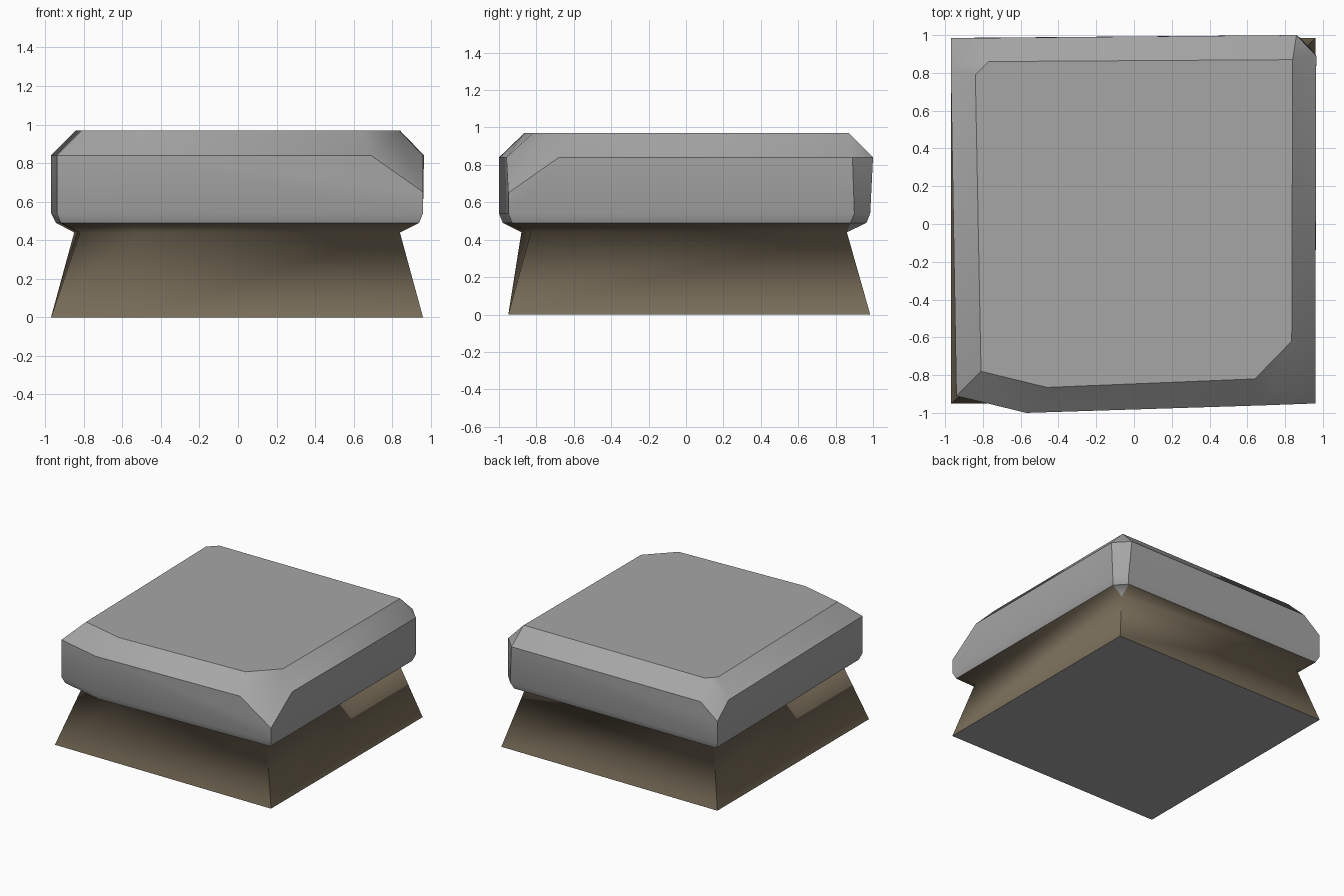
import bpy, bmesh, math

cube = bpy.data.objects.get("Cube")
if cube:
    bpy.data.objects.remove(cube, do_unlink=True)


def material(name, rgb):
    mat = bpy.data.materials.new(name)
    mat.use_nodes = True
    color = (*rgb, 1)
    mat.diffuse_color = color
    mat.node_tree.nodes["Principled BSDF"].inputs["Base Color"].default_value = color
    return mat


stone = material("stone grey", (0.38, 0.38, 0.38))
earth = material("earth brown", (0.20, 0.16, 0.105))


def finish(bm, name, mats):
    bmesh.ops.recalc_face_normals(bm, faces=bm.faces)
    mesh = bpy.data.meshes.new(name)
    bm.to_mesh(mesh)
    bm.free()
    for mat in mats:
        mesh.materials.append(mat)
    obj = bpy.data.objects.new(name, mesh)
    bpy.context.collection.objects.link(obj)
    return obj


# Outline levels of the rock slab, counter-clockwise from the front left-hand corner
top = [(-.81, -.78), (-.46, -.865), (.64, -.82), (.835, -.62),
       (.84, .87), (-.77, .86), (-.84, .79)]
shoulder = [(-.94, -.91), (-.57, -1), (.69, -.96), (.96, -.68),
            (.965, .89), (.86, 1), (-.82, .985), (-.97, .84)]
waist = [(-.94, -.91), (-.57, -1), (.96, -.95), (.96, .9), (.88, .985), (-.97, .985)]
lip = [(-.92, -.89), (-.56, -.98), (.94, -.93), (.94, .88), (.86, .965), (-.945, .965)]

# Slab: convex block with chipped corners
bm = bmesh.new()
for outline, z in ((top, .97), (shoulder, .84), (waist, .54), (lip, .49)):
    for x, y in outline:
        bm.verts.new((x, y, z))
for x, y, z in ((.96, -.95, .65), (-.97, .985, .72)):  # tips of the two big chips
    bm.verts.new((x, y, z))
bmesh.ops.convex_hull(bm, input=bm.verts[:])
bmesh.ops.delete(bm, geom=[v for v in bm.verts if not v.link_faces], context='VERTS')
bmesh.ops.dissolve_limit(bm, angle_limit=math.radians(1.5),
                         verts=bm.verts[:], edges=bm.edges[:])
slab = finish(bm, "rock_slab", [stone])
bpy.ops.object.select_all(action='DESELECT')
slab.select_set(True)
bpy.context.view_layer.objects.active = slab
bpy.ops.object.shade_smooth_by_angle(angle=math.radians(33))

# Base: flared earth pedestal, waisted under the slab
neck = [(-.82, -.83), (-.5, -.88), (.84, -.83), (.84, .86), (.84, .86), (-.85, .86)]
ground = [(-.97, -.95), (-.57, -.95), (.96, -.95), (.96, .985), (.96, .985), (-.97, .985)]
bm = bmesh.new()
rings = [[bm.verts.new((x, y, z)) for x, y in outline]
         for outline, z in ((ground, 0), (neck, .44), (lip, .49))]
for low, high in zip(rings, rings[1:]):
    for i in range(len(low)):
        j = (i + 1) % len(low)
        bm.faces.new((low[i], low[j], high[j], high[i]))
bm.faces.new(rings[0][::-1])
bmesh.ops.remove_doubles(bm, verts=bm.verts[:], dist=.001)
for face in bm.faces:
    center = face.calc_center_median()
    chip = center.z > .45 and center.x > .8 and center.y > .8
    face.material_index = 1 if center.z < .01 or chip else 0
    face.smooth = True
# Crisp foot and corner edges, soft neck
for edge in bm.edges:
    a, b = (v.co for v in edge.verts)
    mid_front = abs(a.x) < .6 and abs(b.x) < .6
    edge.smooth = min(a.z, b.z) > .01 or (mid_front and abs(a.z - b.z) > .1)
finish(bm, "earth_base", [earth, stone])
